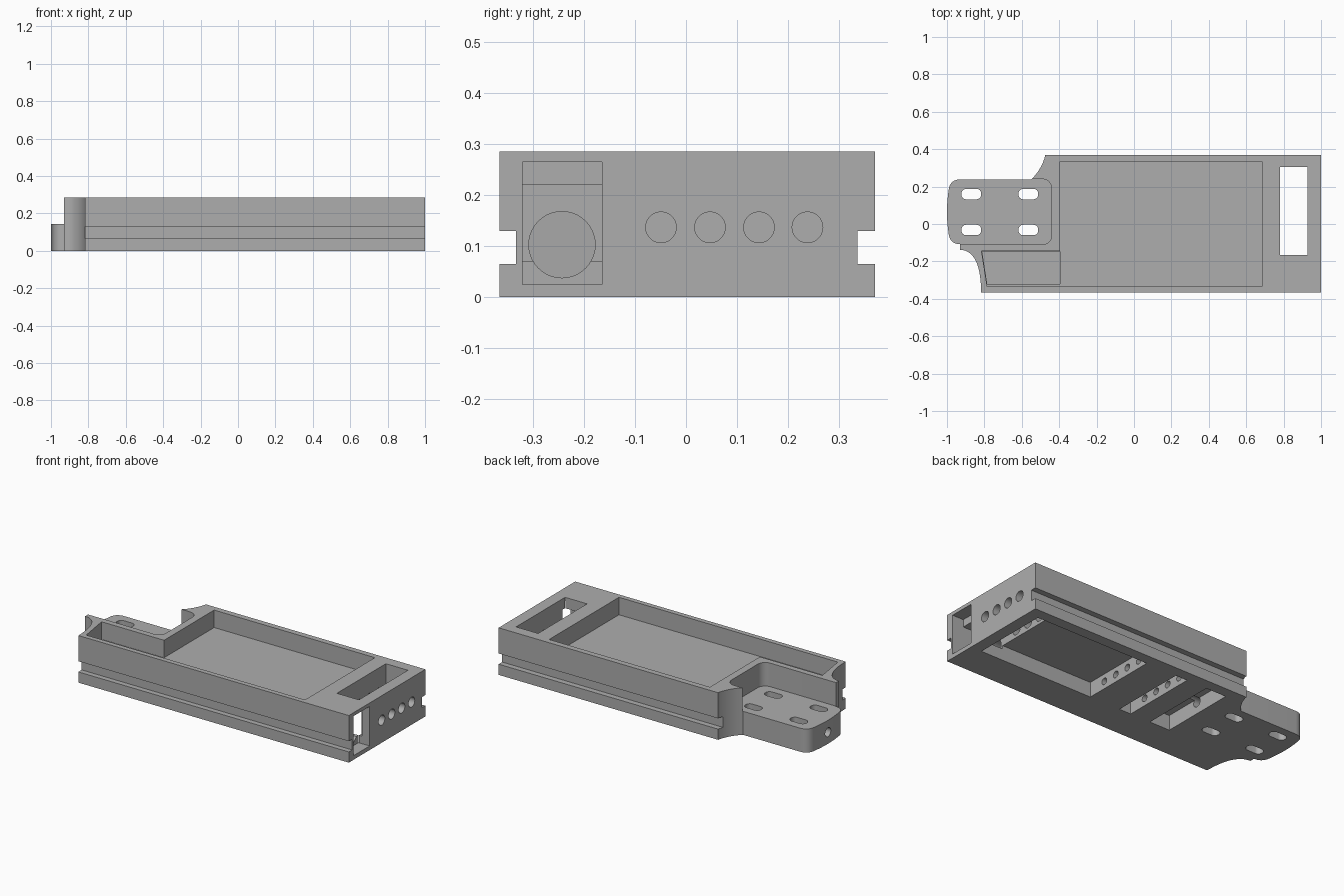
import bpy, bmesh, math
from mathutils import Vector

cube = bpy.data.objects.get("Cube")
if cube:
    bpy.data.objects.remove(cube)

TOP = 0.286
grey = bpy.data.materials.new("plain grey")
grey.use_nodes = True
grey.diffuse_color = (0.42, 0.42, 0.42, 1)
grey.node_tree.nodes["Principled BSDF"].inputs["Base Color"].default_value = (0.42, 0.42, 0.42, 1)


def prism(name, points, z0, z1):
    """Extrude an xy outline between two heights."""
    bm = bmesh.new()
    face = bm.faces.new([bm.verts.new((x, y, z0)) for x, y in points])
    new = bmesh.ops.extrude_face_region(bm, geom=[face])["geom"]
    bmesh.ops.translate(bm, vec=(0, 0, z1 - z0),
                        verts=[v for v in new if isinstance(v, bmesh.types.BMVert)])
    bmesh.ops.recalc_face_normals(bm, faces=bm.faces)
    mesh = bpy.data.meshes.new(name)
    bm.to_mesh(mesh)
    bm.free()
    obj = bpy.data.objects.new(name, mesh)
    mesh.materials.append(grey)
    bpy.context.collection.objects.link(obj)
    return obj


def arc(cx, cy, r, a0, a1, n=10):
    return [(cx + r * math.cos(math.radians(a0 + (a1 - a0) * i / n)),
             cy + r * math.sin(math.radians(a0 + (a1 - a0) * i / n))) for i in range(n + 1)]


def curve(p0, p1, p2, n=14):
    """Quadratic curve through an outline corner."""
    a, b, c = Vector(p0), Vector(p1), Vector(p2)
    return [tuple(a * (1 - t) ** 2 + b * 2 * t * (1 - t) + c * t * t)
            for t in (i / n for i in range(n + 1))]


def rounded(x0, x1, y0, y1, r):
    return (arc(x1 - r, y1 - r, r, 0, 90) + arc(x0 + r, y1 - r, r, 90, 180)
            + arc(x0 + r, y0 + r, r, 180, 270) + arc(x1 - r, y0 + r, r, 270, 360))


def cut(cutter):
    """Subtract a cutter from the body, then discard it."""
    cutter.hide_render = True
    mod = body.modifiers.new("cut", "BOOLEAN")
    mod.operation, mod.solver, mod.object = "DIFFERENCE", "EXACT", cutter
    bpy.context.view_layer.objects.active = body
    bpy.ops.object.modifier_apply(modifier=mod.name)
    bpy.data.objects.remove(cutter)


def cut_box(x0, x1, y0, y1, z0, z1):
    cut(prism("box_cutter", [(x0, y0), (x1, y0), (x1, y1), (x0, y1)], z0, z1))


def cut_bore(x0, x1, y, z, r):
    """Round hole running along x."""
    bore = prism("bore_cutter", arc(0, 0, r, 0, 360, 40)[:-1], x0, x1)
    for v in bore.data.vertices:
        a, b, c = v.co
        v.co = (c, y + a, z + b)
    cut(bore)


# Body outline with mounting tongue and two concave shoulders
outline = [(1, -0.365), (1, 0.37), (-0.475, 0.37)]
outline += curve((-0.475, 0.365), (-0.495, 0.29), (-0.55, 0.238))
outline += curve((-0.93, 0.238), (-0.98, 0.238), (-0.99, 0.19), 8)
outline += curve((-0.991, 0.18), (-1.009, 0.065), (-0.991, -0.05), 8)
outline += curve((-0.99, -0.06), (-0.98, -0.108), (-0.93, -0.108), 8)
outline += curve((-0.93, -0.138), (-0.82, -0.14), (-0.817, -0.365))
body = prism("enclosure_body", outline, 0, TOP)

# Lowered tongue with four slotted screw holes
cut(prism("tongue_cutter", rounded(-1.2, -0.44, -0.11, 0.24, 0.05), 0.143, 0.4))
for x in (-0.87, -0.565):
    for y in (-0.032, 0.16):
        cut(prism("slot_cutter", rounded(x - 0.053, x + 0.053, y - 0.028, y + 0.028, 0.026), -0.1, 0.25))

# Rail grooves on both long sides
cut_box(-1.1, 1.1, -0.5, -0.333, 0.065, 0.13)
cut_box(-0.6, 1.1, 0.336, 0.5, 0.065, 0.13)

# Shallow top tray with a deep switch well
cut(prism("tray_cutter", [(-0.395, 0.335), (0.685, 0.335), (0.685, -0.335),
                          (-0.785, -0.335), (-0.815, -0.145), (-0.395, -0.145)], 0.18, 0.4))
cut(prism("well_cutter", [(-0.396, -0.147), (-0.396, -0.32), (-0.785, -0.32),
                          (-0.812, -0.147)], 0.03, 0.25))

# Through slot and underside pockets
cut_box(0.78, 0.928, -0.165, 0.305, -0.1, 0.4)
for x0, x1 in ((0.167, 0.928), (-0.115, -0.037), (-0.385, -0.25)):
    cut_box(x0, x1, -0.165, 0.305, -0.1, 0.09)

# End bay opening sideways into the slot, with a long round bore
cut_box(0.925, 1.1, -0.32, -0.165, 0.025, 0.265)
cut_box(0.78, 0.95, -0.32, -0.14, 0.07, 0.22)
cut_bore(-0.5, 0.95, -0.243, 0.103, 0.065)

# Indicator holes and smaller wire passages
for y in (-0.049, 0.047, 0.143, 0.238):
    cut_bore(0.7, 1.1, y, 0.137, 0.03)
    cut_bore(-0.3, 0.3, y, 0.046, 0.02)

# Cable hole through the tongue
cut_bore(-1.1, -0.3, 0.065, 0.07, 0.027)

bpy.ops.object.select_all(action="DESELECT")
body.select_set(True)
bpy.context.view_layer.objects.active = body
bpy.ops.object.shade_smooth_by_angle(angle=math.radians(30))
